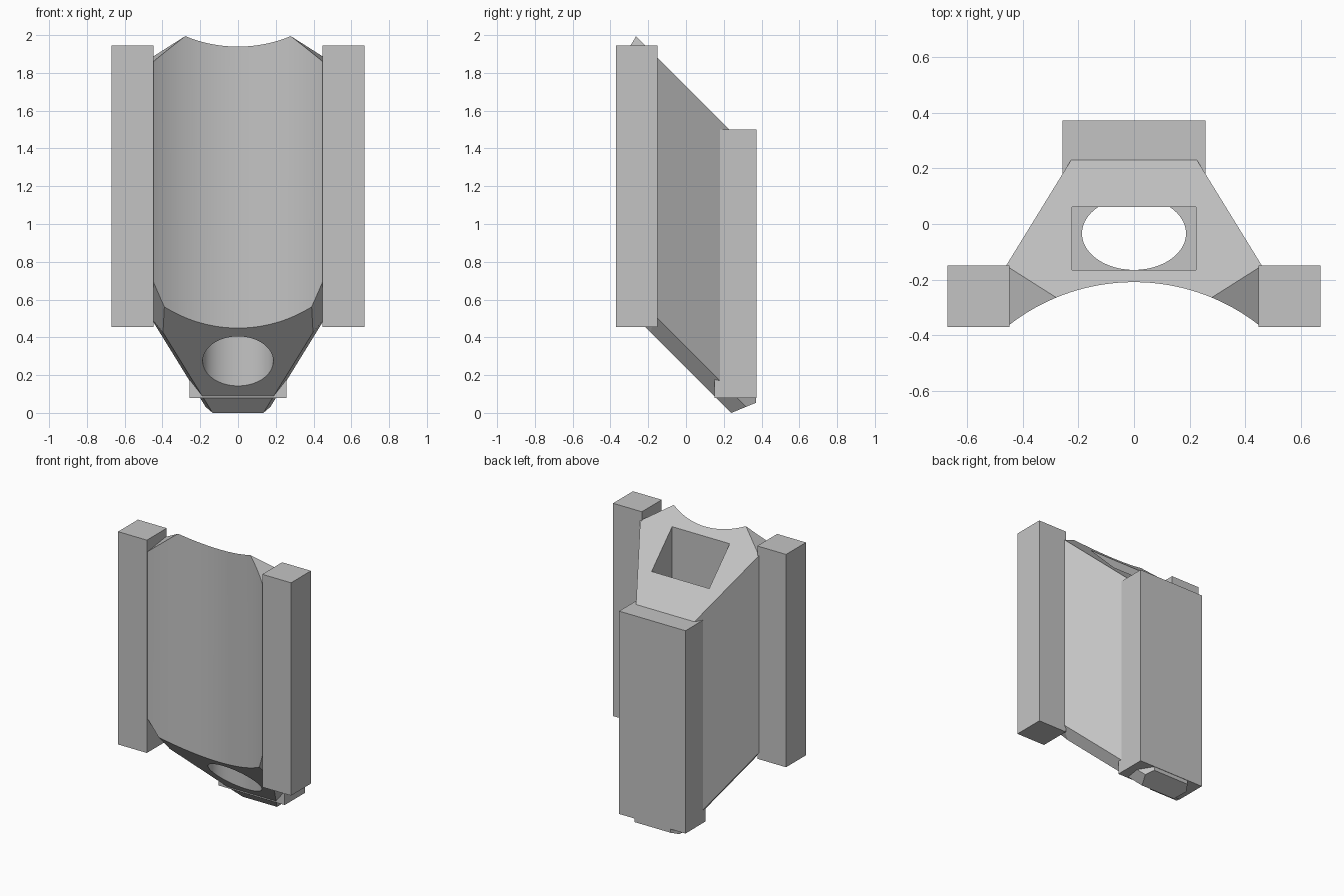
import bpy, bmesh, math
from mathutils import Vector

cube = bpy.data.objects.get("Cube")
if cube:
    bpy.data.objects.remove(cube, do_unlink=True)

grey = bpy.data.materials.new("plain_grey")
grey.use_nodes = True
grey.diffuse_color = (0.55, 0.55, 0.55, 1)
grey.node_tree.nodes["Principled BSDF"].inputs["Base Color"].default_value = (0.55, 0.55, 0.55, 1)


def add_object(name, bm):
    bmesh.ops.recalc_face_normals(bm, faces=bm.faces[:])
    mesh = bpy.data.meshes.new(name)
    bm.to_mesh(mesh)
    bm.free()
    mesh.materials.append(grey)
    obj = bpy.data.objects.new(name, mesh)
    bpy.context.collection.objects.link(obj)
    return obj


def box_mesh(low, high):
    bm = bmesh.new()
    bmesh.ops.create_cube(bm, size=1)
    low, high = Vector(low), Vector(high)
    bmesh.ops.scale(bm, vec=high - low, verts=bm.verts[:])
    bmesh.ops.translate(bm, vec=(low + high) / 2, verts=bm.verts[:])
    return bm


def tube_cutter(name, rx, ry, y, low, high, sides=128):
    bm = bmesh.new()
    bmesh.ops.create_cone(bm, cap_ends=True, segments=sides, radius1=1, radius2=1, depth=1)
    bmesh.ops.scale(bm, vec=(rx, ry, high - low), verts=bm.verts[:])
    bmesh.ops.translate(bm, vec=(0, y, (low + high) / 2), verts=bm.verts[:])
    return add_object(name, bm)


def slice_off(bm, point, normal):
    """Remove everything on the outer side of a plane and close the cut."""
    geom = bm.verts[:] + bm.edges[:] + bm.faces[:]
    cut = bmesh.ops.bisect_plane(bm, geom=geom, dist=1e-5, plane_co=point,
                                 plane_no=Vector(normal).normalized(), clear_outer=True)
    edges = [e for e in cut["geom_cut"] if isinstance(e, bmesh.types.BMEdge) and e.is_boundary]
    if edges:
        bmesh.ops.contextual_create(bm, geom=edges)


def subtract(target, cutter):
    cutter.hide_render = True
    mod = target.modifiers.new("cut", "BOOLEAN")
    mod.operation, mod.solver, mod.object = "DIFFERENCE", "EXACT", cutter
    bpy.context.view_layer.objects.active = target
    bpy.ops.object.modifier_apply(modifier=mod.name)
    bpy.data.objects.remove(cutter, do_unlink=True)


# Slanted wedge body: a block trimmed by planes
bm = box_mesh((-0.46, -0.365, -1), (0.46, 0.37, 3))
slice_off(bm, (0, 0, 1.73), (0, 1, 1))
slice_off(bm, (0, 0, 0.24), (0, -1, -1))
slice_off(bm, (0, 0.24, 0), (0, 0.41, -1))
for s in (-1, 1):
    slice_off(bm, (s * 0.46, -0.15, 1), (s * 0.39, 0.24, 0))             # flank
    slice_off(bm, (s * 0.46, -0.15, 1.88), (s * 0.27, -0.05, 0.376))     # top corner
    slice_off(bm, (s * 0.46, -0.15, 0.5), (s * 0.352, -0.056, -0.273))   # lower edge
    slice_off(bm, (s * 0.45, -0.18, 0.5), (s * 0.169, -0.12, -0.111))    # lower corner
body = add_object("wedge_body", bm)

# Curved front, square pocket from above and round hole from below
subtract(body, tube_cutter("front_cutter", 0.731, 0.731, -0.94, -1, 3, 160))
subtract(body, add_object("pocket_cutter", box_mesh((-0.223, -0.165, 0.6), (0.223, 0.062, 3))))
subtract(body, tube_cutter("hole_cutter", 0.187, 0.131, -0.034, -1, 0.602, 96))

bpy.ops.object.select_all(action="DESELECT")
body.select_set(True)
bpy.context.view_layer.objects.active = body
bpy.ops.object.shade_smooth_by_angle(angle=math.radians(12))

# Upright rails
for s, name in ((-1, "right_rail"), (1, "left_rail")):
    xs = sorted((s * 0.447, s * 0.67))
    add_object(name, box_mesh((xs[0], -0.37, 0.455), (xs[1], -0.15, 1.945)))
add_object("back_rail", box_mesh((-0.257, 0.15, 0.08), (0.257, 0.373, 1.5)))
